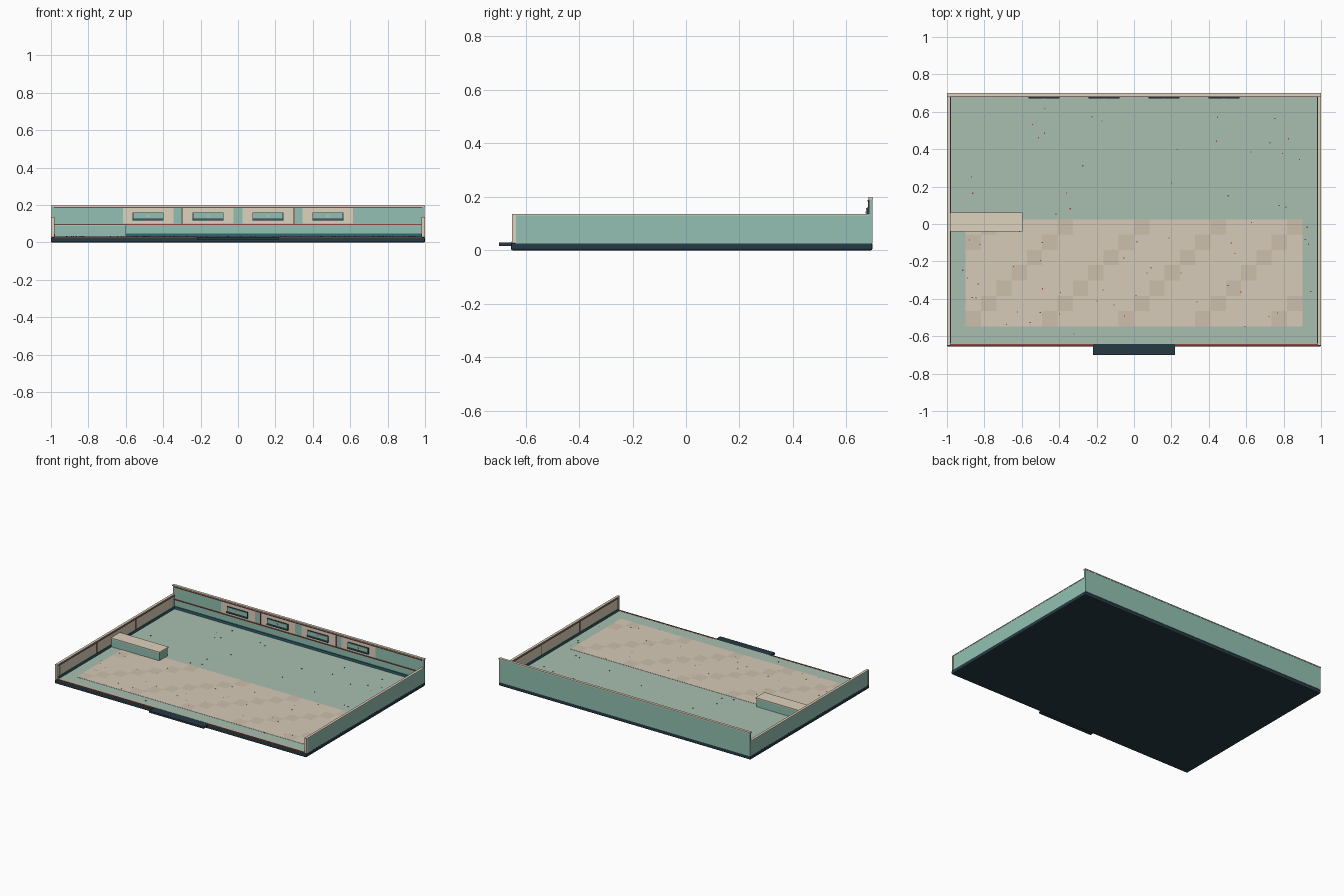
import bpy, bmesh, random
from mathutils import Matrix, Vector

if "Cube" in bpy.data.objects:
    bpy.data.objects.remove(bpy.data.objects["Cube"])

random.seed(4)


def mat(name, code):
    m = bpy.data.materials.new(name)
    rgb = [int(code[i:i + 2], 16) / 255 for i in (0, 2, 4)]
    m.diffuse_color = [c / 12.92 if c < 0.04 else ((c + 0.055) / 1.055) ** 2.4 for c in rgb] + [1]
    m.use_nodes = True
    m.node_tree.nodes["Principled BSDF"].inputs["Base Color"].default_value = m.diffuse_color
    return m


DARK = mat("dark_slate", "263A44")
MINT = mat("mint", "93C0B2")
SAGE = mat("sage", "A9BFB0")
CREAM = mat("cream", "DFD2BE")
TILE = mat("tile", "D6CBB8")
TAN = mat("tan_tile", "CDBFAC")
RED = mat("brick_red", "8C4A40")
TEAL = mat("deep_teal", "2F6670")


def boxes(name, material, spans, bevel=0):
    """One object from a list of (x0, x1, y0, y1, z0, z1) boxes."""
    bm = bmesh.new()
    for x0, x1, y0, y1, z0, z1 in spans:
        m = Matrix.Translation(((x0 + x1) / 2, (y0 + y1) / 2, (z0 + z1) / 2))
        m = m @ Matrix.Diagonal((x1 - x0, y1 - y0, z1 - z0, 1))
        bmesh.ops.create_cube(bm, size=1, matrix=m)
    me = bpy.data.meshes.new(name)
    bm.to_mesh(me)
    bm.free()
    me.materials.append(material)
    ob = bpy.data.objects.new(name, me)
    bpy.context.collection.objects.link(ob)
    if bevel:
        b = ob.modifiers.new("bevel", 'BEVEL')
        b.width, b.segments = bevel, 2
    return ob


def both(x0, x1, *rest):
    """A box and its mirror image across x = 0."""
    return [(x0, x1, *rest), (-x1, -x0, *rest)]


# Foundation, doorstep and floor
boxes("base_slab", DARK, [(-1, 1, -0.655, 0.697, 0, 0.028)], 0.006)
boxes("door_step", DARK, [(-0.218, 0.218, -0.7, -0.64, 0.016, 0.029)])
boxes("floor", SAGE, [(-0.985, 0.985, -0.642, 0.685, 0.026, 0.031)])
boxes("front_edge_strip", RED, both(0.218, 0.985, -0.652, -0.642, 0.026, 0.033))

# Checker floor with diagonal accent tiles
cols, rows, s = 22, 7, 1.8 / 22
plain, accent = [], []
for c in range(cols):
    for r in range(rows):
        x, y = -0.9 + c * s, 0.025 - r * s
        (accent if (c + r) % 5 == 1 else plain).append((x, x + s, y - s, y, 0.030, 0.0325))
boxes("floor_tiles", TILE, plain)
boxes("accent_tiles", TAN, accent)

# Scattered floor flecks
flecks = []
for i in range(70):
    x, y = random.uniform(-0.95, 0.95), random.uniform(-0.6, 0.62)
    flecks.append((x - 0.003, x + 0.003, y - 0.003, y + 0.003, 0.031, 0.0332))
boxes("floor_flecks", RED, flecks)

# Side walls with caps, front end posts and inner panelling
boxes("side_walls", MINT, both(0.985, 0.998, -0.638, 0.69, 0.026, 0.13))
boxes("side_wall_caps", CREAM, both(0.982, 1.0, -0.638, 0.684, 0.13, 0.135))
boxes("front_end_posts", CREAM, both(0.982, 1.0, -0.65, -0.636, 0.028, 0.135))
boxes("side_skirting", TEAL, both(0.979, 0.986, -0.636, 0.683, 0.03, 0.046))
boxes("side_panels", CREAM, both(0.982, 0.986, -0.62, 0.66, 0.05, 0.12))
boxes("side_rails", RED, both(0.980, 0.986, -0.636, 0.683, 0.122, 0.126))
boxes("side_battens", RED, both(0.980, 0.986, -0.202, -0.196, 0.046, 0.122)
      + both(0.980, 0.986, 0.24, 0.246, 0.046, 0.122))

# Back wall, cap and trim
boxes("back_wall", MINT, [(-0.998, 0.998, 0.685, 0.698, 0.026, 0.192)])
boxes("back_wall_cap", CREAM, [(-1, 1, 0.681, 0.7, 0.19, 0.197)])
boxes("back_skirting", TEAL, [(-0.98, 0.98, 0.678, 0.686, 0.03, 0.048)])
boxes("back_rails", RED, [(-0.985, 0.985, 0.679, 0.686, z, z + 0.006) for z in (0.093, 0.183)])
boxes("back_battens", RED, both(0.297, 0.303, 0.680, 0.686, 0.099, 0.183))

# Four display panels on the back wall
centres = (-0.48, -0.16, 0.16, 0.48)
boxes("display_panels", CREAM,
      [(c - 0.135, c + 0.135, 0.683, 0.686, 0.1, 0.183) for c in centres])
boxes("display_frames", DARK,
      [(c - 0.083, c + 0.083, 0.677, 0.684, 0.119, 0.161) for c in centres])
boxes("display_faces", MINT,
      [(c - 0.079, c + 0.079, 0.674, 0.678, 0.128, 0.158) for c in centres])
boxes("display_ledges", TEAL,
      [(c - 0.083, c + 0.083, 0.670, 0.684, 0.117, 0.125) for c in centres])
boxes("display_knobs", CREAM,
      [(c - 0.006, c + 0.006, 0.671, 0.675, 0.138, 0.145) for c in centres])

# Service counter by the left wall
boxes("counter_body", MINT, [(-0.985, -0.6, -0.036, 0.056, 0.03, 0.09)])
boxes("counter_top", CREAM, [(-0.985, -0.595, -0.041, 0.061, 0.09, 0.097)])
